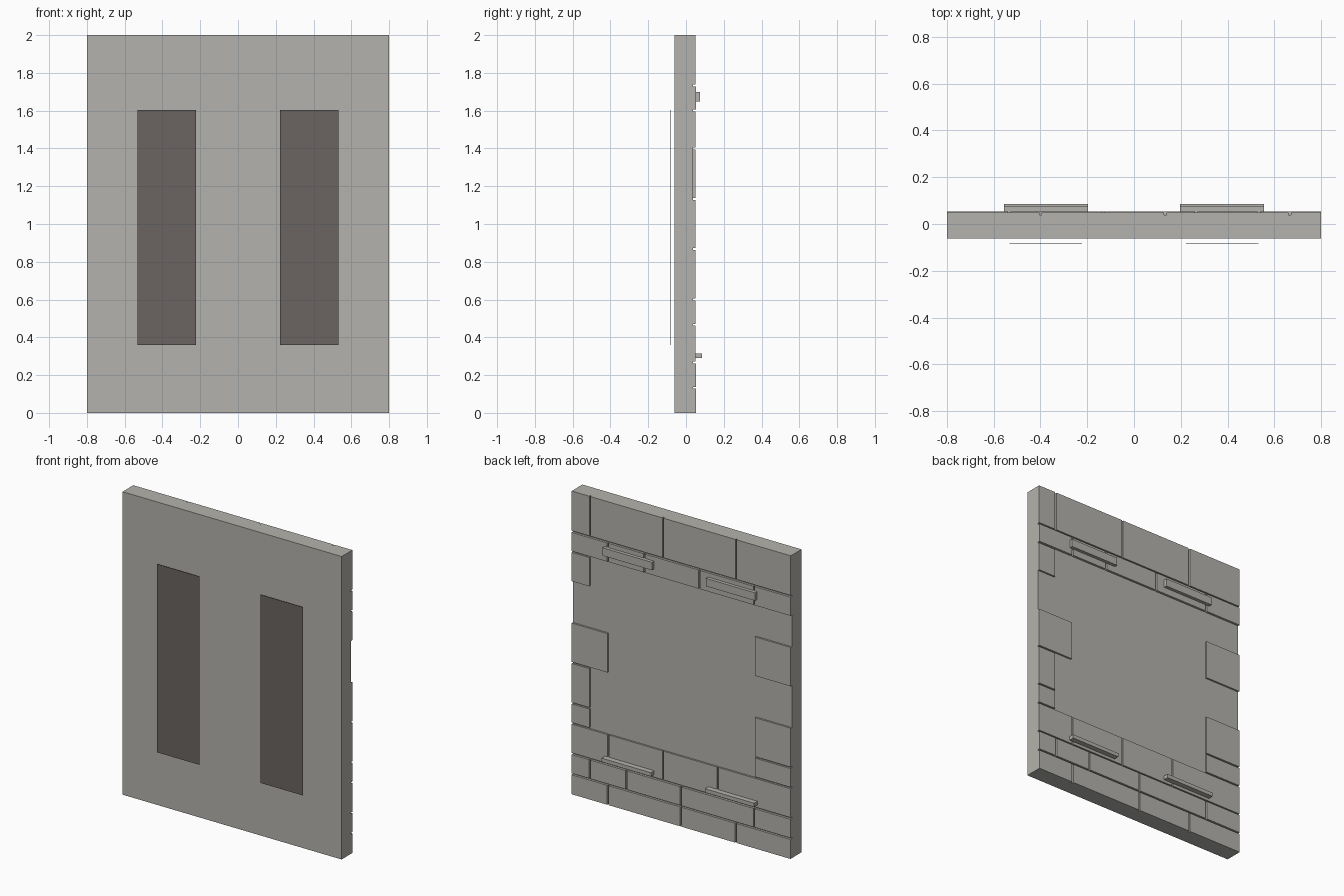
import bpy

if "Cube" in bpy.data.objects:
    bpy.data.objects.remove(bpy.data.objects["Cube"], do_unlink=True)


def material(name, rgb):
    m = bpy.data.materials.new(name)
    m.use_nodes = True
    m.diffuse_color = (*rgb, 1)
    bsdf = next(n for n in m.node_tree.nodes if n.type == 'BSDF_PRINCIPLED')
    bsdf.inputs["Base Color"].default_value = (*rgb, 1)
    bsdf.inputs["Roughness"].default_value = 0.9
    return m


stone = material("warm grey stone", (0.456, 0.448, 0.418))
dark = material("dark brown grey", (0.147, 0.130, 0.120))


def box(name, x0, x1, y0, y1, z0, z1, mat):
    bpy.ops.mesh.primitive_cube_add(
        size=1, location=((x0 + x1) / 2, (y0 + y1) / 2, (z0 + z1) / 2))
    ob = bpy.context.object
    ob.name = name
    ob.scale = (x1 - x0, y1 - y0, z1 - z0)
    bpy.ops.object.transform_apply(location=False, rotation=False, scale=True)
    ob.data.materials.append(mat)
    return ob


BACK = 0.038    # rear face of the slab
GAP = 0.005     # half the joint width
U = 2 / 15      # stone module

# Main slab
box("wall_slab", -0.8, 0.8, -0.062, BACK, 0, 2, stone)

# Window panels floating before the front, and ledges on the back
for side, s in (("left", 1), ("right", -1)):
    xs = sorted((s * 0.223, s * 0.533))
    box(f"{side}_window_panel", *xs, -0.085, -0.083, 0.36, 1.603, dark)
    xs = sorted((s * 0.197, s * 0.557))
    box(f"{side}_lintel", *xs, BACK, 0.075, 1.648, 1.70, stone)
    box(f"{side}_sill", *xs, BACK, 0.085, 0.29, 0.315, stone)

# Stone courses: bottom, top, thickness and x spans, all but thickness in modules
courses = [
    (0, 1, 0.015, [(-6, -3), (-3, 0), (0, 4), (4, 6)]),
    (1, 2, 0.015, [(-6, -4), (-4, 0), (0, 3), (3, 5), (5, 6)]),
    (2, 3.5, 0.012, [(-6, -2), (-2, 1), (1, 4), (4, 6)]),
    (3.5, 4.5, 0.012, [(-6, -4), (5, 6)]),
    (4.5, 6.5, 0.012, [(-6, -4), (5, 6)]),
    (6.5, 8.5, 0.012, [(4, 6)]),
    (8.5, 10.5, 0.012, [(-6, -4)]),
    (10.5, 12, 0.012, [(5, 6)]),
    (12, 13, 0.015, [(-6, -4), (-4, -1), (-1, 2), (2, 4), (4, 6)]),
    (13, 15, 0.012, [(-6, -3), (-3, 1), (1, 5), (5, 6)]),
]
for row, (z0, z1, depth, spans) in enumerate(courses, 1):
    for n, (a, b) in enumerate(spans, 1):
        # Joints are cut only inside the wall outline
        x0 = a * U + (GAP if a > -6 else 0)
        x1 = b * U - (GAP if b < 6 else 0)
        bottom = z0 * U + (GAP if z0 > 0 else 0)
        top = z1 * U - (GAP if z1 < 15 else 0)
        box(f"stone_block_{row}_{n}", x0, x1, BACK, BACK + depth, bottom, top, stone)
